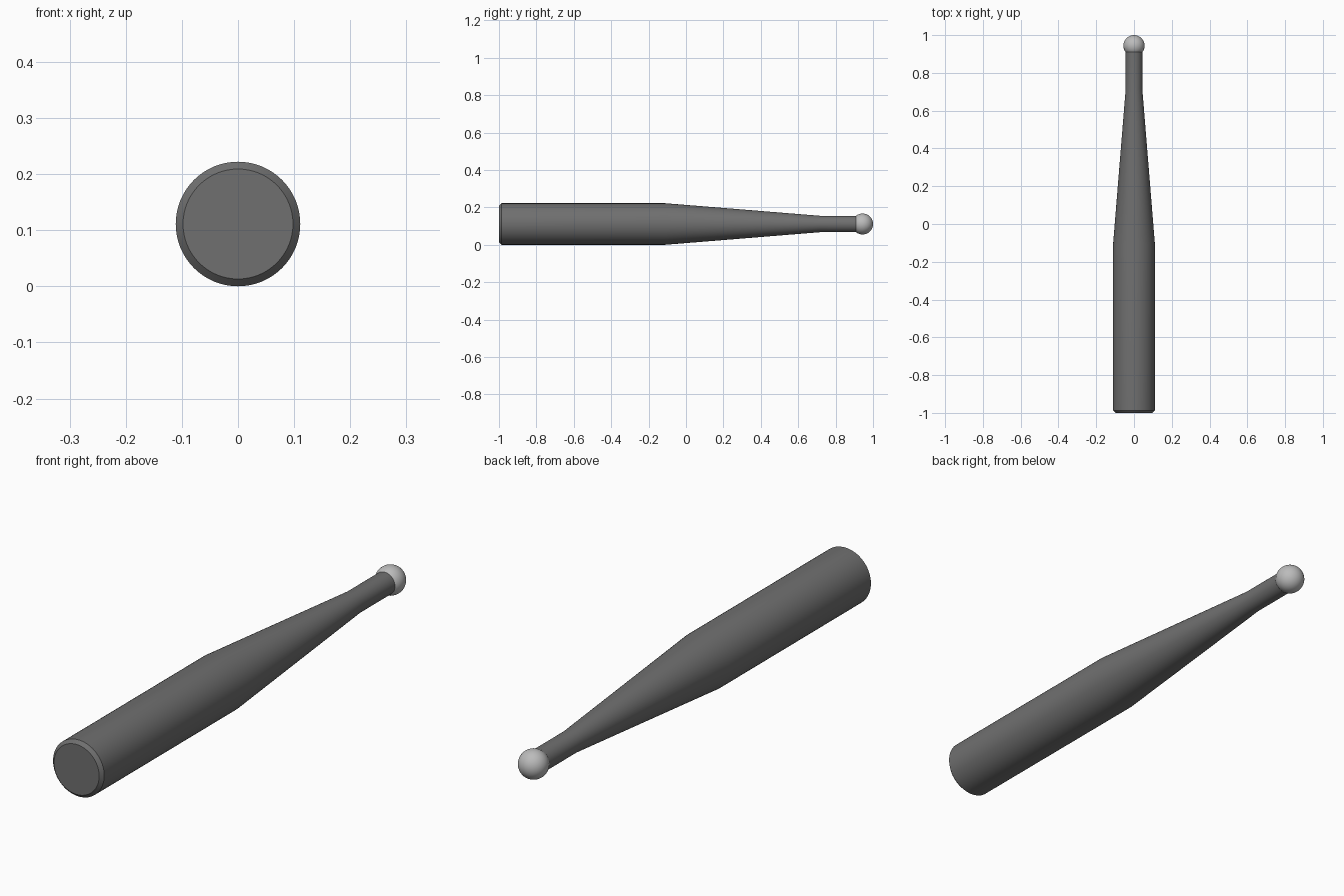
import bpy, bmesh, math
from mathutils import Matrix

if "Cube" in bpy.data.objects:
    bpy.data.objects.remove(bpy.data.objects["Cube"])

CENTER_Z = 0.111
SEGMENTS = 64


def finish(name, bm, colour):
    bmesh.ops.recalc_face_normals(bm, faces=bm.faces)
    mesh = bpy.data.meshes.new(name)
    bm.to_mesh(mesh)
    bm.free()
    obj = bpy.data.objects.new(name, mesh)
    bpy.context.collection.objects.link(obj)
    mat = bpy.data.materials.new(name + "_grey")
    mat.diffuse_color = (*colour, 1)
    mat.use_nodes = True
    mat.node_tree.nodes["Principled BSDF"].inputs["Base Color"].default_value = mat.diffuse_color
    mesh.materials.append(mat)
    bpy.ops.object.select_all(action='DESELECT')
    obj.select_set(True)
    bpy.context.view_layer.objects.active = obj
    bpy.ops.object.shade_smooth_by_angle(angle=math.radians(30))
    return obj


# Tapered shaft: (y, radius) profile with a chamfered butt, lofted along y
profile = [(-1.0, 0.098), (-0.987, 0.111), (-0.11, 0.111),
           (0.715, 0.044), (0.91, 0.044)]
bm = bmesh.new()
rings = []
for y, r in profile:
    rings.append([bm.verts.new((r * math.cos(a), y, CENTER_Z + r * math.sin(a)))
                  for a in (2 * math.pi * i / SEGMENTS for i in range(SEGMENTS))])
for lower, upper in zip(rings, rings[1:]):
    for i in range(SEGMENTS):
        j = (i + 1) % SEGMENTS
        bm.faces.new((lower[i], lower[j], upper[j], upper[i]))
bm.faces.new(rings[0])
bm.faces.new(rings[-1])
finish("shaft", bm, (0.16, 0.16, 0.16))

# Ball tip, poles along the shaft axis
bm = bmesh.new()
place = Matrix.Translation((0, 0.944, CENTER_Z)) @ Matrix.Rotation(math.pi / 2, 4, 'X')
bmesh.ops.create_uvsphere(bm, u_segments=48, v_segments=24, radius=0.056, matrix=place)
finish("ball_tip", bm, (0.5, 0.5, 0.5))
